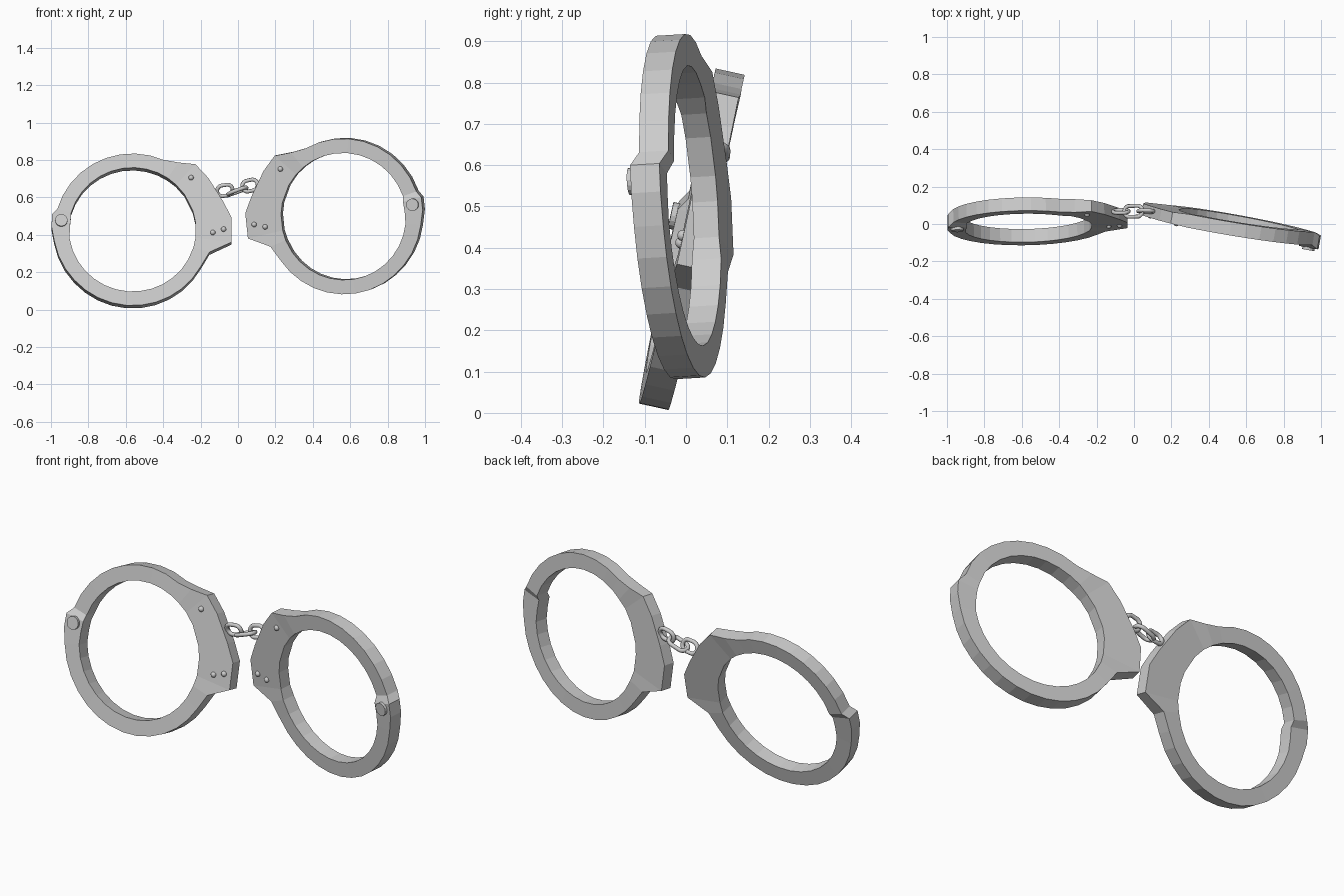
import bpy, bmesh, math
from mathutils import Matrix, Vector

cube = bpy.data.objects.get("Cube")
if cube:
    bpy.data.objects.remove(cube, do_unlink=True)

steel = bpy.data.materials.new("brushed steel")
steel.use_nodes = True
steel.diffuse_color = (0.6, 0.6, 0.6, 1)
steel.node_tree.nodes["Principled BSDF"].inputs["Base Color"].default_value = (0.6, 0.6, 0.6, 1)

RING, BORE = 0.417, 0.34      # outer and inner radius of a cuff
ARM, CHEEK = 0.036, 0.031     # half thickness of the arms and of the lock cheek


def make_object(name, bm, matrix, smooth=False):
    bmesh.ops.transform(bm, matrix=matrix, verts=bm.verts)
    bmesh.ops.recalc_face_normals(bm, faces=bm.faces)
    for face in bm.faces:
        face.smooth = smooth
    mesh = bpy.data.meshes.new(name)
    bm.to_mesh(mesh)
    bm.free()
    mesh.materials.append(steel)
    obj = bpy.data.objects.new(name, mesh)
    bpy.context.collection.objects.link(obj)
    return obj


def cuff_frame(side, centre, lean_x, lean_z, spin):
    """Local x points at the chain, local y towards the back, local z up."""
    back = Vector((-lean_x, 1, -lean_z)).normalized()
    inward = Vector((side, lean_x * side, 0)).normalized()
    up = inward.cross(back) * side
    basis = Matrix((inward, back, up)).transposed().to_4x4()
    return Matrix.Translation(centre) @ basis @ Matrix.Rotation(math.radians(spin), 4, 'Y')


def cuff_profile(hinge):
    """Sections around the ring: angle, outer radius, inner radius, offset, half thickness."""
    sections = []
    # Lock cheek
    for angle, radius, half in ((-16.6, 0.43, ARM), (-7.3, 0.534, CHEEK), (7.4, 0.534, CHEEK),
                                (17.8, 0.51, CHEEK), (34.9, 0.496, CHEEK),
                                (46.7, 0.493, CHEEK), (56, 0.443, ARM)):
        sections.append((angle, radius, BORE, 0, half))
    # Upper arm, drifting back towards the hinge
    start, end, steps = 66, hinge - 9, 9
    for i in range(steps + 1):
        t = i / steps
        sections.append((start + (end - start) * t, RING, BORE, 0.01 * t, ARM))
    # Hinge knuckle, stepped to the front
    sections.append((hinge - 4, 0.437, 0.335, -0.009, ARM))
    sections.append((hinge + 5, 0.433, 0.335, -0.009, ARM))
    # Lower arm
    start, end, steps = hinge + 16, 331, 13
    for i in range(steps + 1):
        t = i / steps
        sections.append((start + (end - start) * t, RING + 0.006 * max(0, 1 - 4 * t),
                         BORE, -0.009 * (1 - t), ARM))
    return sections


def make_cuff(label, frame, hinge):
    # Ring body
    bm = bmesh.new()
    loops = []
    for angle, outer, inner, offset, half in cuff_profile(hinge):
        a = math.radians(angle)
        loops.append([bm.verts.new((r * math.cos(a), offset + y, r * math.sin(a)))
                      for r, y in ((outer, -half), (outer, half), (inner, half), (inner, -half))])
    for i, loop in enumerate(loops):
        previous = loops[i - 1]
        for k in range(4):
            n = (k + 1) % 4
            bm.faces.new((previous[k], previous[n], loop[n], loop[k]))
    make_object(label + "_cuff", bm, frame)

    # Hinge pin
    a = math.radians(hinge)
    bm = bmesh.new()
    bmesh.ops.create_cone(bm, cap_ends=True, segments=16, radius1=0.033, radius2=0.033, depth=0.04)
    place = Matrix.Translation((0.383 * math.cos(a), -0.038, 0.383 * math.sin(a)))
    make_object(label + "_hinge_pin", bm, frame @ place @ Matrix.Rotation(math.pi / 2, 4, 'X'))

    # Domed rivets on the cheek
    for i, (x, z) in enumerate(((0.315, 0.285), (0.43, -0.015), (0.488, 0.003))):
        bm = bmesh.new()
        bmesh.ops.create_uvsphere(bm, u_segments=12, v_segments=8, radius=0.014)
        make_object(f"{label}_rivet_{i + 1}", bm,
                    frame @ Matrix.Translation((x, -CHEEK, z)), smooth=True)


# The right cuff leans back, the left one swings towards the front
make_cuff("right", cuff_frame(1, (-0.565, 0.015, 0.42), 0.015, 0.22, 0), 172.9)
make_cuff("left", cuff_frame(-1, (0.57, -0.012, 0.5), -0.175, -0.06, 5.5), 175.9)


def make_link(name, centre, pitch, roll, stretch):
    bm = bmesh.new()
    around, tube, major, minor = 20, 8, 0.03, 0.0105
    rows = []
    for i in range(around):
        a = math.tau * i / around
        shift = math.copysign(stretch, math.cos(a + 0.01))
        row = []
        for k in range(tube):
            b = math.tau * k / tube
            r = major + minor * math.cos(b)
            row.append(bm.verts.new((r * math.cos(a) + shift, minor * math.sin(b), r * math.sin(a))))
        rows.append(row)
    for i, row in enumerate(rows):
        for k in range(tube):
            n = (k + 1) % tube
            bm.faces.new((rows[i - 1][k], rows[i - 1][n], row[n], row[k]))
    turn = Matrix.Rotation(math.radians(-pitch), 4, 'Y') @ Matrix.Rotation(math.radians(roll), 4, 'X')
    make_object(name, bm, Matrix.Translation(centre) @ turn, smooth=True)


# Chain
make_link("chain_link_right", (-0.07, 0.067, 0.637), 10, 15, 0.012)
make_link("chain_link_middle", (-0.003, 0.068, 0.634), 20, 80, 0.022)
make_link("chain_link_left", (0.064, 0.068, 0.663), 15, -10, 0.012)
